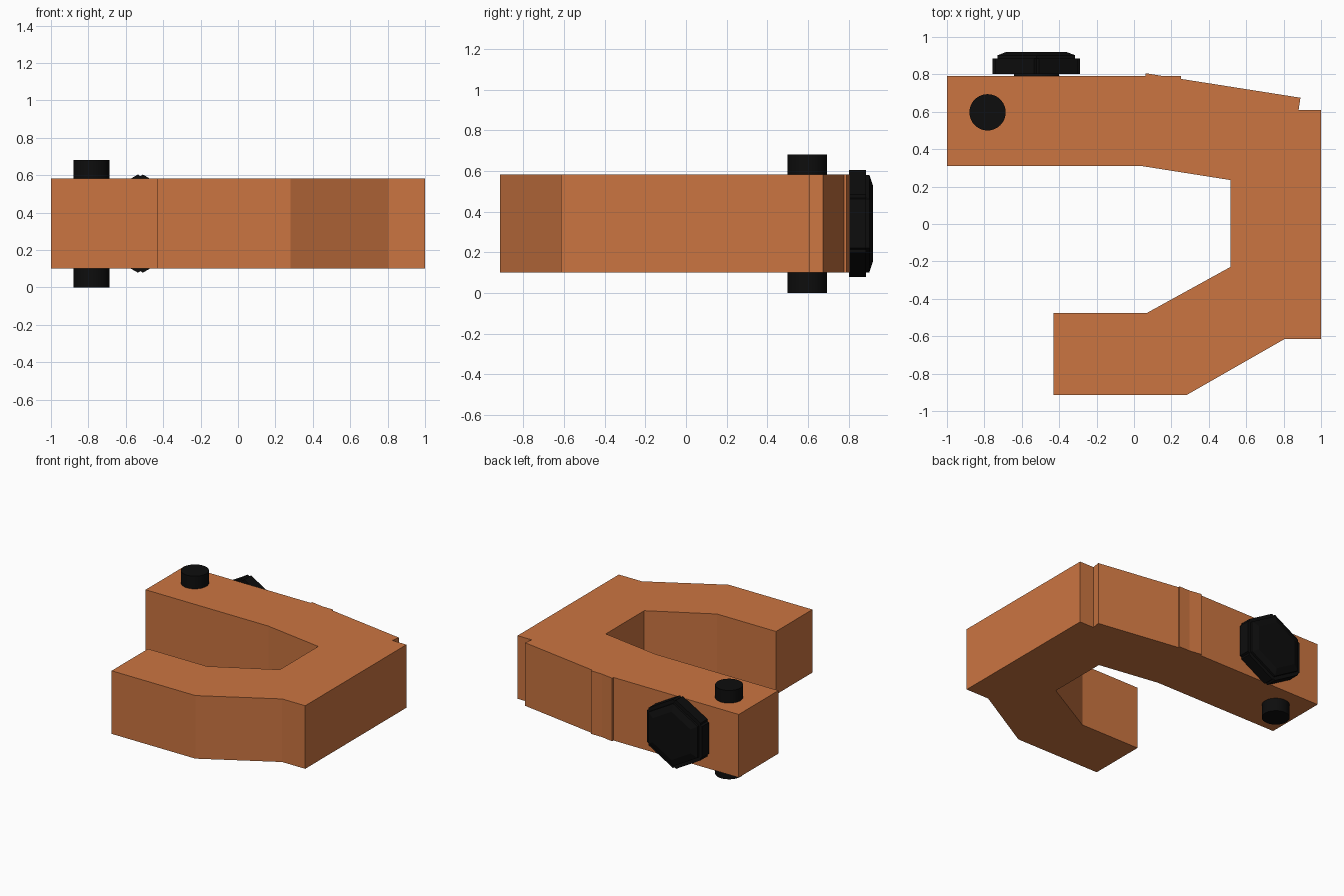
import bpy, bmesh, math
from mathutils import Vector

if "Cube" in bpy.data.objects:
    bpy.data.objects.remove(bpy.data.objects["Cube"])


def material(name, rgb):
    m = bpy.data.materials.new(name)
    m.diffuse_color = (*rgb, 1)
    m.use_nodes = True
    m.node_tree.nodes["Principled BSDF"].inputs["Base Color"].default_value = m.diffuse_color
    return m


orange = material("copper_orange", (0.60, 0.178, 0.053))
black = material("black", (0.004, 0.004, 0.004))


def loft(name, rings, mat):
    """Closed solid through rings of equal point count."""
    bm = bmesh.new()
    loops = [[bm.verts.new(p) for p in ring] for ring in rings]
    n = len(loops[0])
    for a, b in zip(loops, loops[1:]):
        for i in range(n):
            j = (i + 1) % n
            bm.faces.new((a[i], a[j], b[j], b[i]))
    bm.faces.new(loops[0][::-1])
    bm.faces.new(loops[-1])
    bmesh.ops.recalc_face_normals(bm, faces=bm.faces)
    me = bpy.data.meshes.new(name)
    bm.to_mesh(me)
    bm.free()
    me.materials.append(mat)
    ob = bpy.data.objects.new(name, me)
    bpy.context.collection.objects.link(ob)
    return ob


def smooth(ob):
    bpy.ops.object.select_all(action='DESELECT')
    ob.select_set(True)
    bpy.context.view_layer.objects.active = ob
    bpy.ops.object.shade_smooth_by_angle(angle=math.radians(30))


def circle(r, n):
    return [(r * math.cos(2 * math.pi * i / n), r * math.sin(2 * math.pi * i / n))
            for i in range(n)]


# Hook body: extruded outline with the stepped back edge
outline = [(-1, .31), (.04, .31), (.515, .235), (.515, -.23), (.07, -.475),
           (-.43, -.475), (-.43, -.915), (.28, -.915), (.805, -.615),
           (1, -.615), (1, .61), (.88, .61), (.89, .675), (.25, .776),
           (.25, .79), (.16, .79), (.063, .806), (.06, .79), (-1, .79)]
loft("hook_body", [[(x, y, z) for x, y in outline] for z in (.1, .583)], orange)

# Pin through the end of the upper arm
smooth(loft("hinge_pin", [[(x - .783, y + .597, z) for x, y in circle(.097, 48)]
                          for z in (0, .68)], black))

# Bolt on the back: shank, hex base with notched corners, chamfered hex cap
CX, CZ = -.522, .341


def on_back(points, y):
    return [(CX + px, y, CZ + pz) for px, pz in points]


def hexagon(r):
    return [(r * math.cos(math.radians(30 + 60 * i)),
             r * math.sin(math.radians(30 + 60 * i))) for i in range(6)]


def notched_hexagon(r, notch):
    corners = [Vector(c) for c in hexagon(r)]
    pts = []
    for i, c in enumerate(corners):
        before = (corners[i - 1] - c).normalized() * notch
        after = (corners[(i + 1) % 6] - c).normalized() * notch
        pts += [c + before, c * (1 - 1.1 * notch / r), c + after]
    return [(p.x, p.y) for p in pts]


smooth(loft("bolt_shank", [on_back(circle(.12, 32), y) for y in (.7, .81)], black))
base = notched_hexagon(.27, .015)
loft("bolt_base", [on_back(base, .802), on_back(base, .885)], black)
loft("bolt_cap", [on_back(hexagon(r), y)
                  for r, y in ((.24, .88), (.24, .902), (.185, .92))], black)
